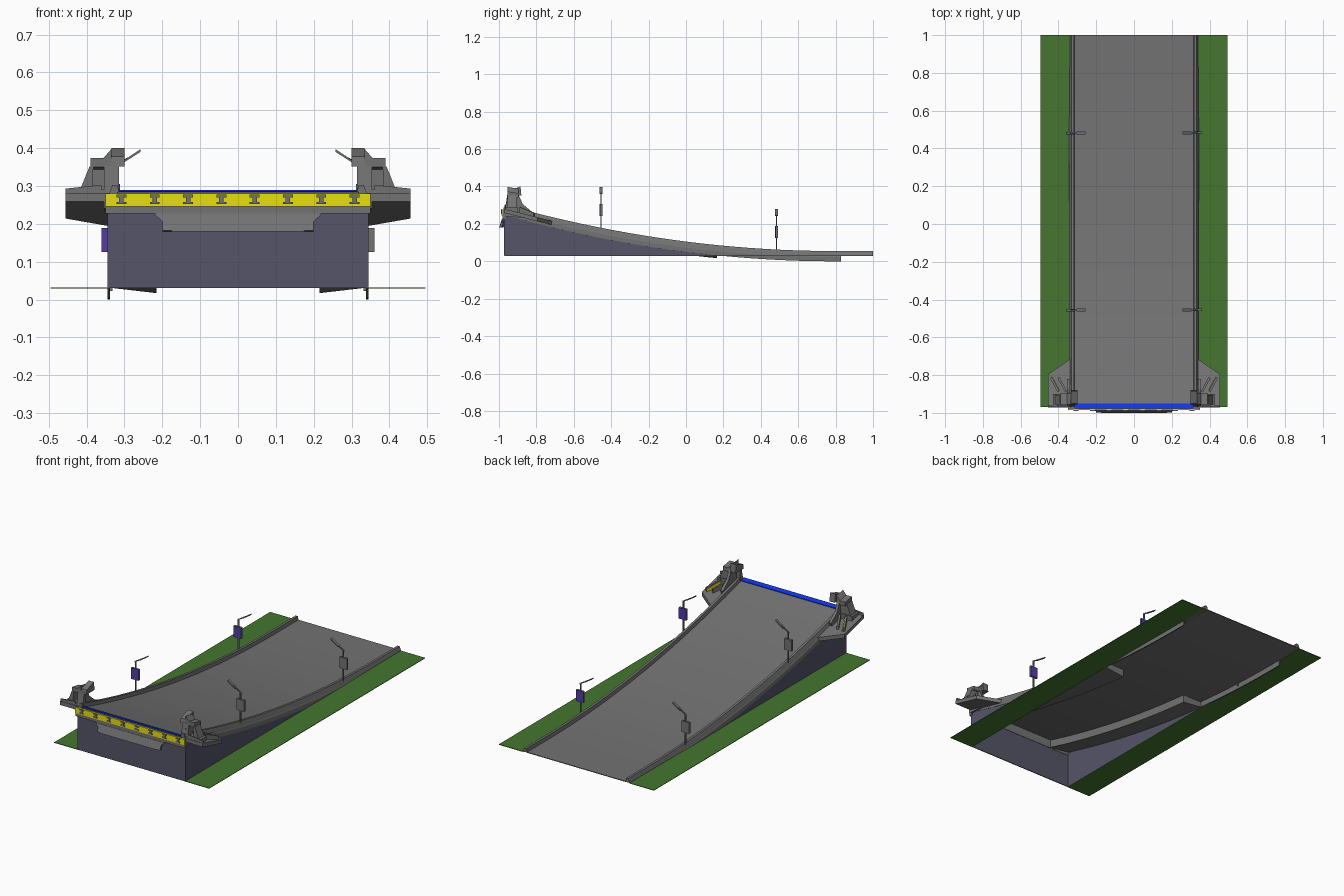
import bpy, bmesh, math
from mathutils import Vector

if "Cube" in bpy.data.objects:
    bpy.data.objects.remove(bpy.data.objects["Cube"])


def mat(name, r, g, b):
    m = bpy.data.materials.new(name)
    m.diffuse_color = (r, g, b, 1)
    m.use_nodes = True
    m.node_tree.nodes["Principled BSDF"].inputs["Base Color"].default_value = m.diffuse_color
    return m


GREY = mat("concrete_grey", 0.17, 0.17, 0.17)
GREEN = mat("grass_green", 0.06, 0.18, 0.03)
SLATE = mat("slate_blue_wall", 0.09, 0.09, 0.14)
YELLOW = mat("warning_yellow", 0.8, 0.74, 0.006)
BLUE = mat("stripe_blue", 0.006, 0.035, 0.8)
PURPLE = mat("sign_purple", 0.085, 0.045, 0.38)


def deck_z(y):
    """Road surface height: a parabola running out to flat at y = 0.8."""
    return 0.035 + 0.079 * max(0.0, 0.8 - y) ** 2


def finish(name, bm, material, mirror=False):
    bmesh.ops.recalc_face_normals(bm, faces=bm.faces)
    me = bpy.data.meshes.new(name)
    bm.to_mesh(me)
    bm.free()
    me.materials.append(material)
    ob = bpy.data.objects.new(name, me)
    bpy.context.collection.objects.link(ob)
    if mirror:
        ob.modifiers.new("Mirror", 'MIRROR').use_mirror_merge = False
    return ob


def prism(name, pts, offset, material, mirror=False):
    """Closed solid from a 3D outline pushed along an offset."""
    bm = bmesh.new()
    off = Vector(offset)
    a = [bm.verts.new(p) for p in pts]
    b = [bm.verts.new(Vector(p) + off) for p in pts]
    bm.faces.new(a)
    bm.faces.new(b)
    n = len(pts)
    for i in range(n):
        j = (i + 1) % n
        bm.faces.new((a[i], a[j], b[j], b[i]))
    return finish(name, bm, material, mirror)


def box(name, x0, x1, y0, y1, z0, z1, material, mirror=False):
    pts = [(x0, y0, z0), (x1, y0, z0), (x1, y0, z1), (x0, y0, z1)]
    return prism(name, pts, (0, y1 - y0, 0), material, mirror)


def sweep(name, section, y0, y1, material, mirror=False, steps=24):
    """Cross-section of (x, height over road) carried along the road curve."""
    bm = bmesh.new()
    rings = []
    for k in range(steps + 1):
        y = y0 + (y1 - y0) * k / steps
        rings.append([bm.verts.new((x, y, deck_z(y) + h)) for x, h in section])
    n = len(section)
    for r, s in zip(rings, rings[1:]):
        for i in range(n):
            j = (i + 1) % n
            bm.faces.new((r[i], r[j], s[j], s[i]))
    bm.faces.new(rings[0])
    bm.faces.new(rings[-1])
    return finish(name, bm, material, mirror)


# Road deck, curbs, outer girders and sloped under-panels
sweep("road_deck", [(-.32, 0), (.32, 0), (.32, -.004), (-.32, -.004)], -.975, 1, GREY)
sweep("curb", [(.314, 0), (.318, .02), (.332, .02), (.34, 0), (.34, -.003), (.314, -.003)],
      -.97, 1, GREY, True)
sweep("outer_girder", [(.338, .002), (.345, -.012), (.345, -.035), (.338, -.035)],
      -.97, .83, GREY, True)
sweep("under_panel", [(.344, -.035), (.215, -.05), (.215, -.005), (.338, -.005)],
      -.968, .165, GREY, True)

# Grass strips
box("grass_strip", .34, .495, -.97, 1, .029, .032, GREEN, True)

# Supporting walls below the deck
box("front_wall", -.345, .345, -.972, -.967, .031, .24, SLATE)
ys = [-.972 + (.17 + .972) * i / 16 for i in range(17)]
outline = [(.34, y, max(.032, deck_z(y) - .034)) for y in ys]
prism("side_wall", [(.34, .17, .031), (.34, -.972, .031)] + outline, (.003, 0, 0), SLATE, True)

# Front apron: edge beam, tapered drop plate, yellow band with grey brackets
box("edge_beam", -.35, .35, -.982, -.965, .227, .278, GREY)
prism("apron_plate", [(-.222, -.982, .23), (-.175, -.99, .18), (.175, -.99, .18), (.222, -.982, .23)],
      (0, .015, 0), GREY)
prism("apron_lip", [(-.2, -.98, .225), (-.2, -.999, .182), (-.2, -.985, .18), (-.2, -.97, .225)],
      (.025, 0, 0), GREY, True)
prism("apron_skin", [(-.22, -.985, .225), (-.173, -1, .18), (.173, -1, .18), (.22, -.985, .225)],
      (0, .006, 0), GREY)
box("yellow_band", -.35, .35, -.986, -.98, .246, .28, YELLOW)
for i in range(8):
    x = -.308 + i * .088
    box("bracket_top", x - .013, x + .013, -.99, -.985, .27, .278, GREY)
    box("bracket_stem", x - .006, x + .006, -.99, -.985, .258, .27, GREY)
    box("bracket_foot", x - .013, x + .013, -.99, -.985, .252, .258, GREY)

# Blue stripe across the top edge
sweep("blue_stripe", [(-.315, .001), (.315, .001), (.315, .005), (-.315, .005)],
      -.976, -.95, BLUE, steps=1)

# Corner platforms flush with the road
corner = [(.338, -.972), (.455, -.972), (.455, -.795), (.338, -.715)]
prism("corner_platform", [(x, y, .281 - .255 * (y + .972)) for x, y in corner],
      (0, 0, -.022), GREY, True)
prism("platform_rail", [(.36, -.968, .278), (.455, -.968, .278), (.455, -.968, .293), (.36, -.968, .303)],
      (0, .006, 0), GREY, True)


def fin(name, x, y, t, material, h):
    """Slanted upright plate on the corner platform."""
    a, b = (x, y), (x + .04, y + .075)
    pts = [(a[0], a[1], .245), (b[0], b[1], .225), (b[0], b[1], .225 + h), (a[0], a[1], .255 + h)]
    prism(name, pts, (t, -t * .5, 0), material, True)


fin("inner_fin", .355, -.885, .01, GREY, .035)
fin("outer_fin", .395, -.885, .01, GREY, .035)
fin("fin_marking", .392, -.881, .003, YELLOW, .028)

# Leaning corner towers
side = [(-.972, .24), (-.952, .372), (-.895, .355), (-.872, .305), (-.82, .262), (-.83, .23)]
prism("tower_plate", [(.338, y, z) for y, z in side], (.016, 0, 0), GREY, True)
prism("tower_post", [(.314, -.968, .275), (.314, -.955, .36), (.314, -.94, .36), (.314, -.945, .275)],
      (.024, 0, 0), GREY, True)
prism("tower_cap", [(.3, -.955, .352), (.3, -.95, .378), (.3, -.885, .4), (.3, -.88, .352)],
      (.034, 0, 0), GREY, True)
prism("tower_head", [(.334, -.955, .35), (.39, -.955, .35), (.39, -.955, .374), (.355, -.955, .374),
                     (.334, -.955, .398)], (0, .06, -.01), GREY, True)
prism("tower_buttress", [(.385, -.955, .27), (.425, -.955, .27), (.405, -.955, .32), (.392, -.955, .352),
                         (.382, -.955, .352)], (0, .05, 0), GREY, True)
box("tower_back", .35, .386, -.915, -.905, .26, .35, GREY, True)
box("tower_step", .345, .43, -.966, -.9, .262, .29, GREY, True)

# Lamp posts with slanted arms and two-tone hanging signs
for y in (-.455, .483):
    z = deck_z(y)
    box("lamp_post", .331, .338, y - .003, y + .003, z - .02, z + .187, GREY, True)
    prism("lamp_arm", [(.339, y - .003, z + .18), (.339, y - .003, z + .187),
                       (.29, y - .003, z + .217), (.29, y - .003, z + .21)], (0, .006, 0), GREY, True)
    prism("lamp_head", [(.305, y - .008, z + .2), (.305, y - .008, z + .206),
                        (.257, y - .008, z + .238), (.257, y - .008, z + .231)],
          (0, .016, 0), GREY, True)
    for s in (-1, 1):
        x0, x1 = sorted((s * .312, s * .36))
        box("sign_back", x0, x1, y - .005, y + .005, z + .082, z + .146, GREY)
        f = y + s * .006  # coloured side faces oncoming traffic
        box("sign_face", x0, x1, f - .002, f + .002, z + .082, z + .146, PURPLE)
